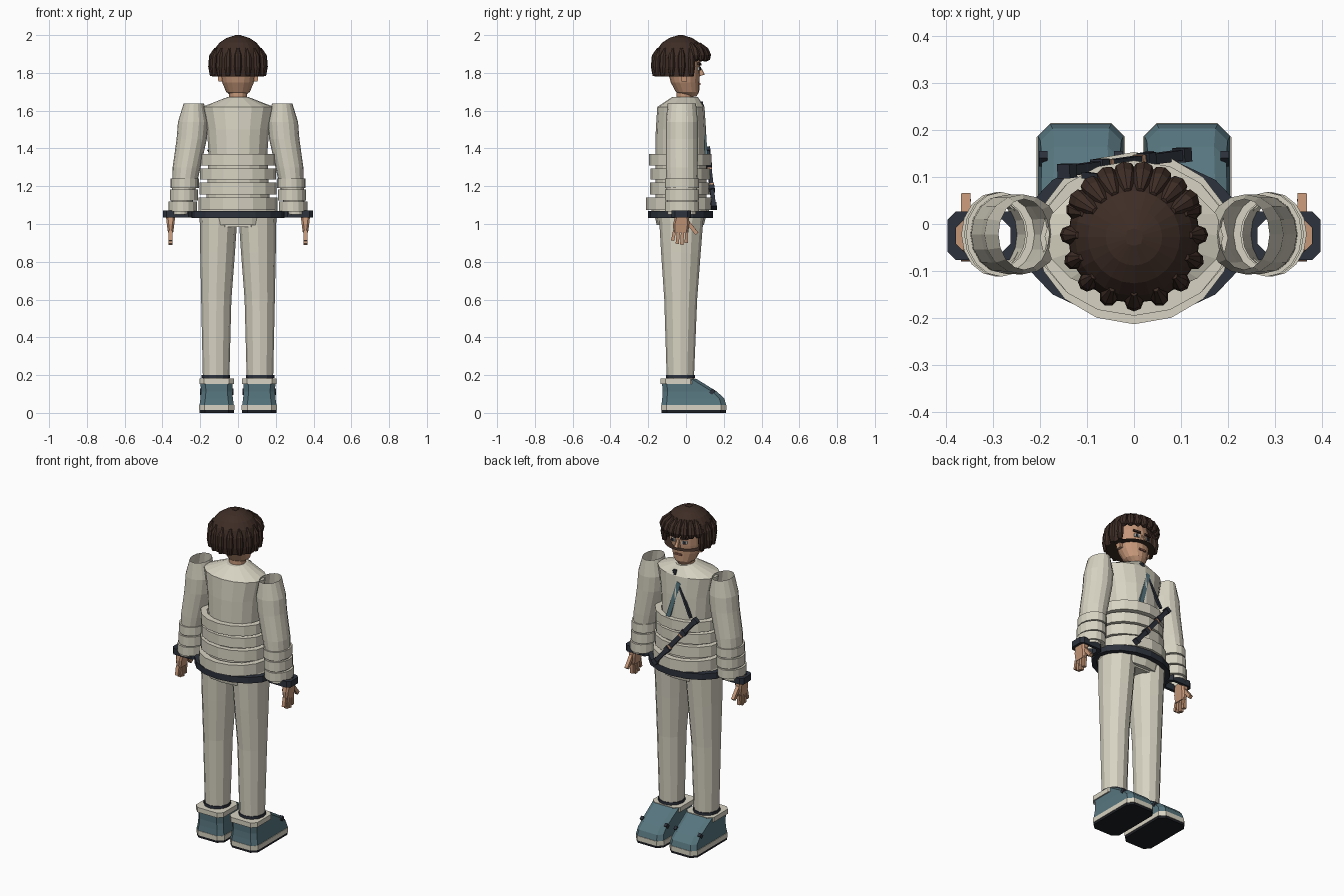
import bpy, bmesh, math
from mathutils import Vector, Matrix

if "Cube" in bpy.data.objects:
    bpy.data.objects.remove(bpy.data.objects["Cube"])


def material(name, r, g, b):
    m = bpy.data.materials.new(name)
    m.use_nodes = True
    m.diffuse_color = (r, g, b, 1)
    bsdf = m.node_tree.nodes["Principled BSDF"]
    bsdf.inputs["Base Color"].default_value = (r, g, b, 1)
    bsdf.inputs["Roughness"].default_value = 0.8
    return m


CREAM = material("cream cloth", .68, .65, .54)
TEAL = material("teal leather", .095, .18, .21)
NAVY = material("dark navy", .026, .032, .045)
HAIR = material("brown hair", .048, .026, .019)
SKIN = material("skin", .56, .31, .19)
SOLE = material("black rubber", .012, .014, .018)
WHITE = material("eye white", .7, .68, .62)
LIP = material("lip", .3, .12, .08)


def finish(name, bm, mat):
    mesh = bpy.data.meshes.new(name)
    bm.to_mesh(mesh)
    bm.free()
    mesh.materials.append(mat)
    ob = bpy.data.objects.new(name, mesh)
    bpy.context.collection.objects.link(ob)
    return ob


def oval(cx, cy, z, rx, ry, n=16):
    steps = [2 * math.pi * i / n for i in range(n)]
    return [(cx + rx * math.cos(a), cy + ry * math.sin(a), z) for a in steps]


def chamfered(cx, y0, y1, z, hx, c):
    """Rectangle in plan with cut corners."""
    return [(cx + hx, y0 + c, z), (cx + hx, y1 - c, z), (cx + hx - c, y1, z), (cx - hx + c, y1, z),
            (cx - hx, y1 - c, z), (cx - hx, y0 + c, z), (cx - hx + c, y0, z), (cx + hx - c, y0, z)]


def loft(name, rings, mat, caps=True, loop=False, keep=None):
    """Skin rings listed from bottom to top."""
    bm = bmesh.new()
    rows = [[bm.verts.new(p) for p in ring] for ring in rings]
    n = len(rows[0])
    pairs = list(zip(rows, rows[1:])) + ([(rows[-1], rows[0])] if loop else [])
    for lo, hi in pairs:
        for i in range(n):
            j = (i + 1) % n
            bm.faces.new((lo[i], lo[j], hi[j], hi[i]))
    if caps and not loop:
        bm.faces.new(rows[0][::-1])
        bm.faces.new(rows[-1])
    if keep:
        drop = [f for f in bm.faces if not keep(f.calc_center_median())]
        bmesh.ops.delete(bm, geom=drop, context="FACES")
    return finish(name, bm, mat)


def band(name, cx, cy, z0, z1, rx, ry, mat, wall=.02, n=16):
    inner, outer = (rx - wall, ry - wall), (rx, ry)
    loft(name, [oval(cx, cy, z, *r, n) for z, r in
                ((z0, inner), (z0, outer), (z1, outer), (z1, inner))], mat, loop=True)


def bar(name, a, b, width, depth, mat):
    """Box from a to b, with its depth facing along y."""
    a, b = Vector(a), Vector(b)
    d = (b - a).normalized()
    n = Vector((0, 1, 0))
    n = (n - d * n.dot(d)).normalized()
    m = Matrix((d.cross(n) * width, n * depth, d * (b - a).length)).transposed().to_4x4()
    m.translation = (a + b) / 2
    bm = bmesh.new()
    bmesh.ops.create_cube(bm, size=1, matrix=m)
    bmesh.ops.recalc_face_normals(bm, faces=bm.faces)
    return finish(name, bm, mat)


def spindle(name, pts, mat, n=8):
    """Tapered tube through (point, radius) pairs."""
    axis = (Vector(pts[-1][0]) - Vector(pts[0][0])).to_track_quat("Z", "Y")
    rings = [[Vector(p) + axis @ Vector(q) for q in oval(0, 0, 0, r, r, n)] for p, r in pts]
    return loft(name, rings, mat)


# Torso and waist
loft("torso", [oval(0, -.027, z, rx, ry) for z, rx, ry in
               ((1.08, .17, .135), (1.37, .155, .135), (1.50, .165, .133), (1.62, .19, .125))]
     + [oval(0, -.005, 1.672, .055, .068)], CREAM)
for i, (z0, z1, rx, ry) in enumerate(((1.31, 1.37, .2, .165), (1.235, 1.295, .2, .157),
                                      (1.155, 1.22, .205, .16), (1.075, 1.14, .208, .183))):
    band(f"waist_band_{i + 1}", 0, -.03, z0, z1, rx, ry, CREAM, .035)
loft("jacket_hem", [oval(0, -.03, 1.06, .215, .15), oval(0, -.03, 1.09, .2, .155)], CREAM)
band("belt", 0, -.028, 1.033, 1.07, .245, .172, NAVY, .03)
loft("pelvis", [oval(0, -.03, .995, .19, .125), oval(0, -.03, 1.06, .2, .14)], CREAM)
loft("crotch", [chamfered(0, -.13, .07, z, .1, .03) for z in (.985, 1.03)], CREAM)

for side, s in (("left", 1), ("right", -1)):
    # Sleeve, open at the shoulder
    loft(side + "_sleeve", [oval(s * x, -.022, z, rx, ry) for x, z, rx, ry in
                            ((.305, 1.05, .052, .075), (.29, 1.16, .06, .08), (.272, 1.30, .074, .084),
                             (.245, 1.45, .08, .085), (.237, 1.54, .081, .085), (.234, 1.638, .054, .075))],
         CREAM, caps=False)
    for i, (x, z0, z1) in enumerate(((.282, 1.19, 1.242), (.286, 1.125, 1.182), (.292, 1.065, 1.118))):
        band(f"{side}_forearm_band_{i + 1}", s * x, -.022, z0, z1, .075, .09, CREAM)
    # Cuff
    loft(side + "_cuff", [chamfered(s * .32, -.025 - h, -.025 + h, z, w, .018) for z, w, h in
                          ((1.035, .058, .035), (1.035, .076, .052), (1.072, .076, .052), (1.072, .058, .035))],
         NAVY, loop=True)
    # Hand
    loft(side + "_palm", [chamfered(s * .357, y0, y1, z, w, .01) for y0, y1, z, w in
                          ((-.067, .012, .955, .014), (-.068, .018, 1.0, .02), (-.055, .015, 1.055, .026))], SKIN)
    for i, (y, tip) in enumerate(((-.06, .912), (-.039, .895), (-.018, .89), (.003, .9))):
        bar(f"{side}_finger_{i + 1}", (s * .358, y, .965), (s * .358, y * 1.15 - .002, tip), .02, .017, SKIN)
    bar(side + "_thumb", (s * .358, .005, 1.015), (s * .357, .058, .948), .02, .02, SKIN)

    # Leg and ankle
    loft(side + "_leg", [oval(s * x, y, z, rx, ry, 12) for x, y, z, rx, ry in
                         ((.116, -.03, .18, .07, .072), (.115, -.028, .6, .08, .087),
                          (.108, -.027, .85, .092, .105), (.103, -.025, 1.04, .1, .118))], CREAM)
    band(side + "_ankle_ring", s * .117, -.03, .184, .2, .075, .077, NAVY, .012, 12)

    # Boot
    cx = s * .113
    loft(side + "_sole", [chamfered(cx, -.13, .213, z, .092, .03) for z in (0, .014)], SOLE)
    loft(side + "_welt", [chamfered(cx, -.132, .215, z, .094, .03) for z in (.014, .042)], CREAM)
    loft(side + "_boot", [chamfered(cx, y0, y1, z, w, .026) for y0, y1, z, w in
                          ((-.13, .213, .04, .091), (-.126, .203, .075, .086), (-.124, .165, .112, .083),
                           (-.128, .055, .18, .086))], TEAL)
    loft(side + "_boot_trim", [chamfered(cx, -.134, .05, z, w, .026) for z, w in
                               ((.154, .09), (.154, .092), (.183, .092))], CREAM)
    for t in (-1, 1):
        bar(side + "_boot_stud", (cx + t * .08, .13, .102), (cx + t * .08, .148, .122), .018, .02, NAVY)

    # Face details
    bar(side + "_ear", (s * .094, -.01, 1.755), (s * .1, -.012, 1.815), .02, .03, SKIN)
    bar(side + "_eye", (s * .022, .073, 1.822), (s * .053, .064, 1.822), .018, .008, WHITE)
    bar(side + "_pupil", (s * .032, .075, 1.822), (s * .045, .071, 1.822), .016, .009, NAVY)
    bar(side + "_eyebrow", (s * .016, .077, 1.844), (s * .06, .066, 1.849), .012, .009, HAIR)

# Head
loft("neck", [oval(0, -.005, z, .047, .045, 12) for z in (1.64, 1.74)], SKIN)
loft("head", [oval(0, y, z, rx, ry, 16) for y, z, rx, ry in
              ((.015, 1.675, .032, .04), (.008, 1.70, .063, .062), (-.005, 1.75, .084, .076),
               (-.01, 1.80, .093, .084), (-.01, 1.86, .095, .086), (-.015, 1.93, .08, .07))], SKIN)
loft("nose", [chamfered(0, .04, y1, z, w, .003) for y1, z, w in
              ((.075, 1.783, .012), (.1, 1.792, .013), (.076, 1.835, .007))], SKIN)
bar("mouth", (-.022, .072, 1.742), (.022, .072, 1.742), .01, .009, LIP)

# Hair cap, opened in front for the face
loft("hair_cap", [oval(0, -.028, z, r, r, 24) for z, r in
                  ((1.782, .135), (1.82, .14), (1.88, .139), (1.925, .125), (1.96, .098),
                   (1.985, .06), (1.998, .018))], HAIR,
     keep=lambda c: c.z > 1.87 or c.y < .035)
loft("hair_crown", [chamfered(0, -.043, -.013, z, .016, .002) for z in (1.99, 2.0)], HAIR)


def lock(name, angle, stations):
    c, sn = math.cos(angle), math.sin(angle)
    spindle(name, [((r * c, r * sn - .028, z), w) for r, z, w in stations], HAIR)


for i in range(11):
    lock(f"hair_lock_{i + 1}", math.radians(155 + i * 23),
         ((.137, 1.782, .012), (.138, 1.83, .02), (.134, 1.89, .019), (.118, 1.932, .007)))
for i in range(8):
    lock(f"fringe_lock_{i + 1}", math.radians(34 + i * 16),
         ((.146, 1.865, .012), (.141, 1.885, .024), (.128, 1.92, .022), (.098, 1.957, .008)))

# Chest straps and slung baton
bar("teal_strap", (-.02, .094, 1.585), (.045, .108, 1.36), .026, .012, TEAL)
bar("thin_strap", (.012, .088, 1.63), (-.105, .104, 1.395), .014, .014, NAVY)
bar("strap_clip", (.012, .08, 1.622), (.016, .08, 1.648), .022, .02, NAVY)
bar("collar_pin", (-.045, .07, 1.636), (-.025, .07, 1.638), .012, .012, NAVY)
top, end = Vector((-.15, .112, 1.40)), Vector((.11, .148, 1.085))
bar("baton", top, end, .024, .022, NAVY)
for i, t in enumerate((.03, .3, .68, .97)):
    p, q = top.lerp(end, t - .03), top.lerp(end, t + .03)
    bar(f"baton_collar_{i + 1}", p, q, .034, .03, NAVY)
for i, t in enumerate((.36, .62)):
    p, q = top.lerp(end, t - .012), top.lerp(end, t + .012)
    bar(f"baton_clip_{i + 1}", p, q, .028, .026, SKIN)
